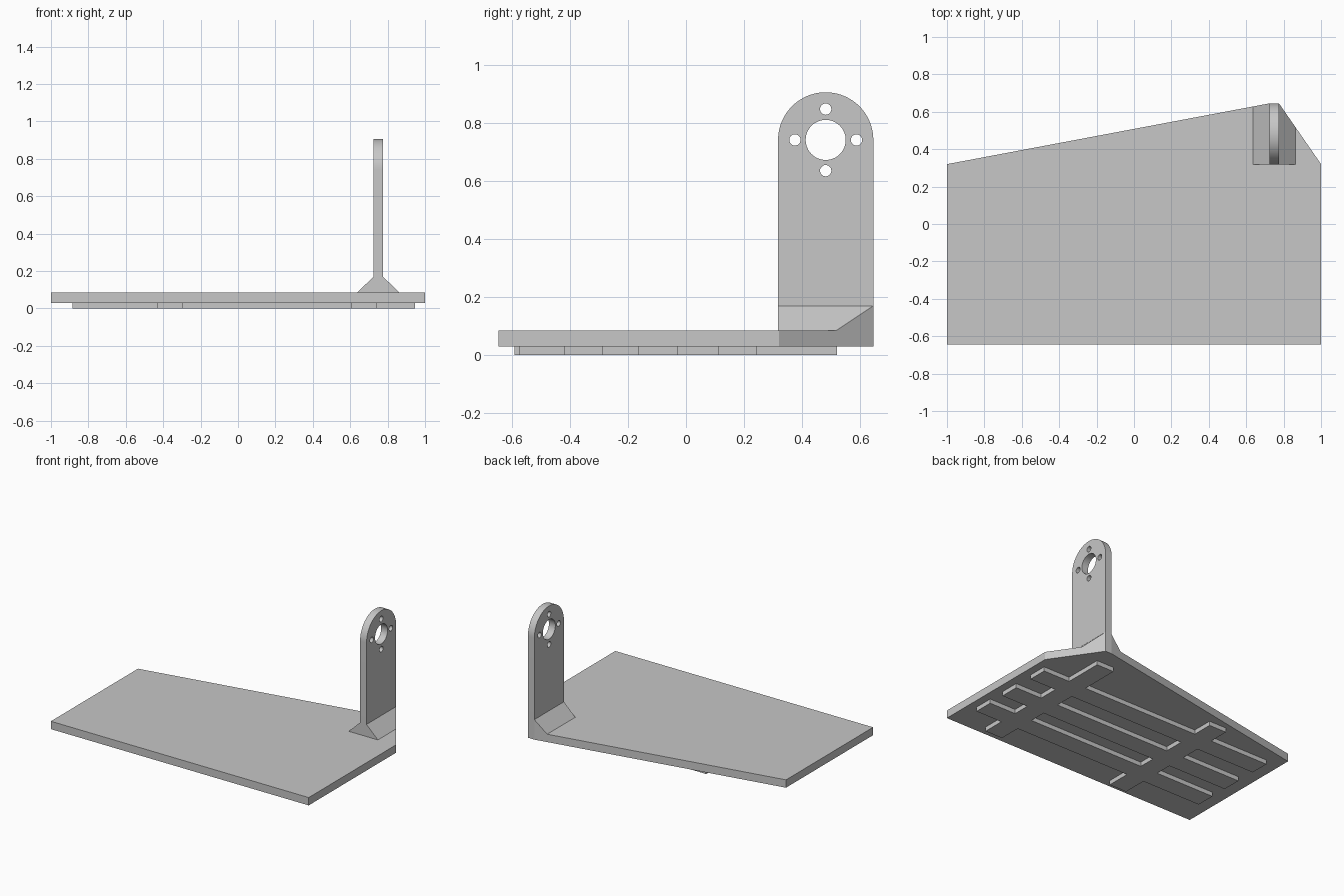
import bpy, bmesh, math
from mathutils import Vector

cube = bpy.data.objects.get("Cube")
if cube:
    bpy.data.objects.remove(cube, do_unlink=True)

grey = bpy.data.materials.new("light_grey")
grey.use_nodes = True
grey.diffuse_color = (0.57, 0.57, 0.57, 1)
grey.node_tree.nodes["Principled BSDF"].inputs["Base Color"].default_value = grey.diffuse_color

# How a profile point (a, b) at depth d maps to space, by extrusion axis
PLACE = {
    "x": lambda a, b, d: Vector((d, a, b)),
    "y": lambda a, b, d: Vector((a, d, b)),
    "z": lambda a, b, d: Vector((a, b, d)),
}


def add_prism(bm, loops, axis, lo, hi):
    """Extrude an outline, with optional hole loops, from lo to hi."""
    place = PLACE[axis]
    edges = []
    for loop in loops:
        verts = [bm.verts.new(place(a, b, lo)) for a, b in loop]
        edges += [bm.edges.new((v, verts[i - 1])) for i, v in enumerate(verts)]
    fill = bmesh.ops.triangle_fill(bm, edges=edges, use_beauty=True)
    faces = [f for f in fill["geom"] if isinstance(f, bmesh.types.BMFace)]
    ext = bmesh.ops.extrude_face_region(bm, geom=faces, use_keep_orig=True)
    moved = [v for v in ext["geom"] if isinstance(v, bmesh.types.BMVert)]
    bmesh.ops.translate(bm, verts=moved, vec=place(0, 0, hi - lo))


def finish(name, bm):
    bmesh.ops.recalc_face_normals(bm, faces=bm.faces)
    mesh = bpy.data.meshes.new(name)
    bm.to_mesh(mesh)
    bm.free()
    mesh.materials.append(grey)
    obj = bpy.data.objects.new(name, mesh)
    bpy.context.collection.objects.link(obj)
    return obj


def arc(cy, cz, r, turn=2 * math.pi, n=48, closed=True):
    count = n if closed else n + 1
    return [(cy + r * math.cos(turn * i / n), cz + r * math.sin(turn * i / n))
            for i in range(count)]


def rect(x0, x1, y0, y1):
    return [(x0, y0), (x1, y0), (x1, y1), (x0, y1)]


FLOOR, TOP = 0.03, 0.085          # underside and top of the base slab
IN, OUT = 0.725, 0.775            # faces of the upright plate
FRONT, BACK = 0.317, 0.645        # depth range of the upright plate

# Base slab
outline = [(-1, -BACK), (1, -BACK), (1, 0.32), (OUT, BACK), (IN, BACK), (-1, 0.32)]
bm = bmesh.new()
add_prism(bm, [outline], "z", FLOOR, TOP)
finish("base_slab", bm)

# Lattice of ribs under the slab
bm = bmesh.new()
for x0, x1, y0, y1 in ((0.605, 0.74, -0.575, 0.52), (-0.43, -0.295, -0.59, 0.39)):
    add_prism(bm, [rect(x0, x1, y0, y1)], "z", 0, FLOOR)
for y0 in (-0.42, -0.165, 0.11):
    for x0, x1 in ((-0.885, -0.43), (-0.295, 0.605), (0.74, 0.945)):
        add_prism(bm, [rect(x0, x1, y0, y0 + 0.135)], "z", 0, FLOOR)
finish("underside_ribs", bm)

# Upright plate with rounded top, centre bore and four bolt holes
cy, cz, radius, pitch = (FRONT + BACK) / 2, 0.741, (BACK - FRONT) / 2, 0.106
loops = [arc(cy, cz, radius, math.pi, closed=False) + [(FRONT, TOP), (BACK, TOP)],
         arc(cy, cz, 0.069)]
for dy, dz in ((1, 0), (0, 1), (-1, 0), (0, -1)):
    loops.append(arc(cy + pitch * dy, cz + pitch * dz, 0.0195, n=24))
bm = bmesh.new()
add_prism(bm, loops, "x", IN, OUT)
plate = finish("upright_plate", bm)
bpy.ops.object.select_all(action="DESELECT")
plate.select_set(True)
bpy.context.view_layer.objects.active = plate
bpy.ops.object.shade_smooth_by_angle(angle=math.radians(30))

# Sloped gussets on both sides of the plate, trimmed to the slab outline
for name, x, side, end in (("left_gusset", OUT, 1, outline[2]),
                           ("right_gusset", IN, -1, outline[5])):
    bm = bmesh.new()
    add_prism(bm, [[(x, TOP), (x + side * 0.088, TOP), (x, TOP + 0.085)]], "y", FRONT, BACK)
    corner = Vector((x, BACK, 0))
    along = Vector((end[0], end[1], 0)) - corner
    normal = Vector((-along.y * side, along.x * side, 0)).normalized()
    cut = bmesh.ops.bisect_plane(bm, geom=bm.verts[:] + bm.edges[:] + bm.faces[:],
                                 dist=1e-5, plane_co=corner, plane_no=normal,
                                 clear_outer=True)
    bmesh.ops.holes_fill(bm, edges=[e for e in bm.edges if e.is_boundary])
    finish(name, bm)
